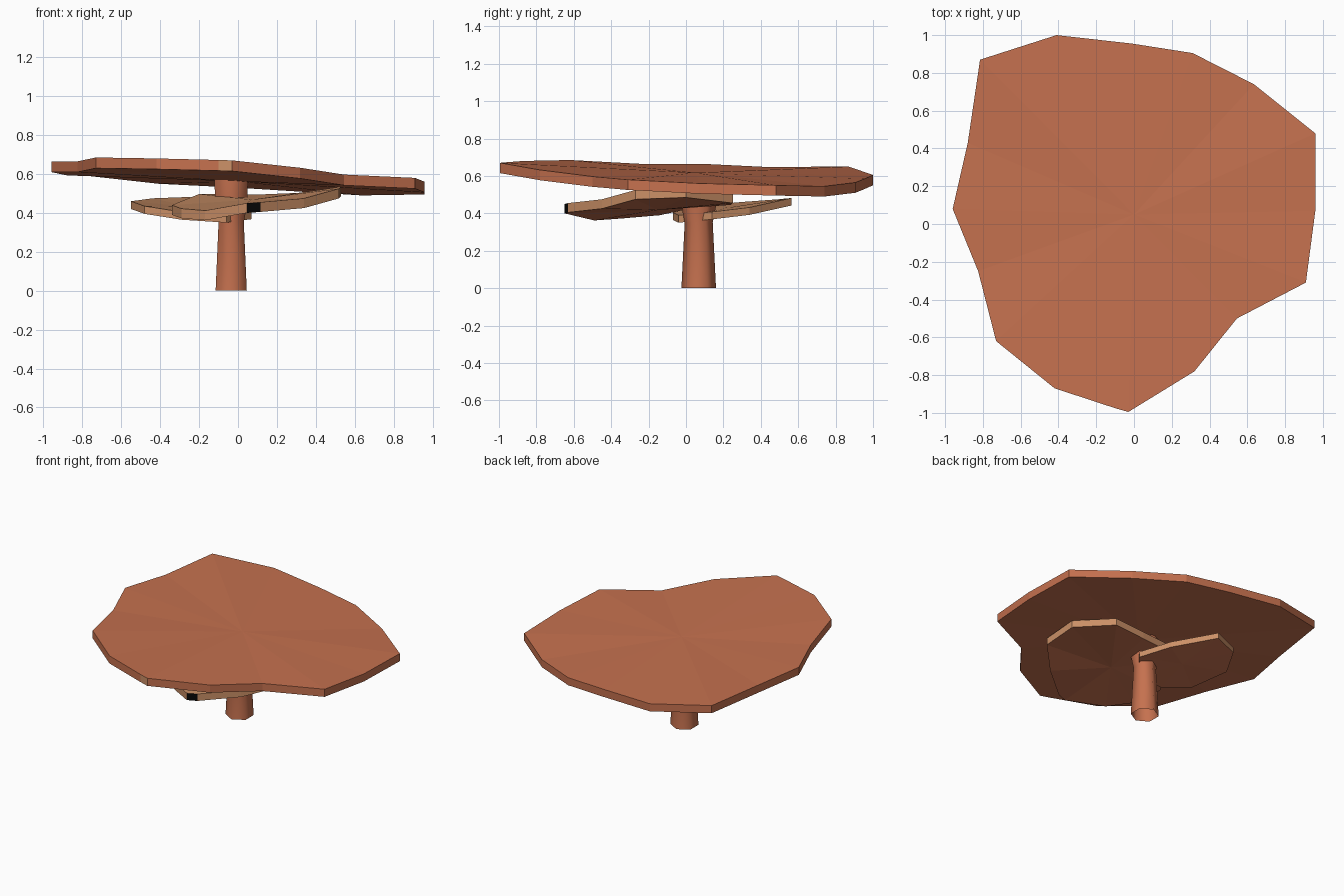
import bpy, bmesh, math

if "Cube" in bpy.data.objects:
    bpy.data.objects.remove(bpy.data.objects["Cube"])


def material(name, color):
    m = bpy.data.materials.new(name)
    m.diffuse_color = (*color, 1.0)
    m.use_nodes = True
    m.node_tree.nodes["Principled BSDF"].inputs["Base Color"].default_value = m.diffuse_color
    return m


RED = material("terracotta", (0.56, 0.165, 0.078))
TAN = material("tan", (0.60, 0.28, 0.135))
BLACK = material("black", (0.002, 0.002, 0.002))


def finish(name, bm, mats):
    bmesh.ops.recalc_face_normals(bm, faces=bm.faces[:])
    mesh = bpy.data.meshes.new(name)
    bm.to_mesh(mesh)
    bm.free()
    for m in mats:
        mesh.materials.append(m)
    ob = bpy.data.objects.new(name, mesh)
    bpy.context.collection.objects.link(ob)
    return ob


def plate(name, rim, center, thick, mats, special=None):
    """Warped slab from a rim outline: slots are top, side, underside, special side."""
    bm = bmesh.new()
    n = len(rim)
    top = [bm.verts.new(p) for p in rim]
    low = [bm.verts.new((x, y, z - thick)) for x, y, z in rim]
    ct = bm.verts.new(center)
    cl = bm.verts.new((center[0], center[1], center[2] - thick))
    for i in range(n):
        j = (i + 1) % n
        bm.faces.new((ct, top[i], top[j])).material_index = 0
        bm.faces.new((top[i], low[i], low[j], top[j])).material_index = 3 if i == special else 1
        bm.faces.new((cl, low[j], low[i])).material_index = 2
    return finish(name, bm, mats)


# Large upper cap
plate("upper_cap", [
    (-0.73, -0.62, 0.685), (-0.42, -0.87, 0.68), (-0.10, -0.975, 0.672),
    (-0.03, -0.995, 0.67), (0.32, -0.78, 0.632), (0.545, -0.50, 0.597),
    (0.91, -0.31, 0.58), (0.96, 0.07, 0.56), (0.96, 0.48, 0.55),
    (0.635, 0.74, 0.545), (0.31, 0.905, 0.565), (-0.01, 0.955, 0.585),
    (-0.41, 1.0, 0.605), (-0.815, 0.87, 0.65), (-0.88, 0.43, 0.648),
    (-0.96, 0.08, 0.665), (-0.825, -0.25, 0.665),
], (0.0, 0.05, 0.617), 0.055, (RED, RED, RED, TAN), special=2)

# Middle shelf, tilted up to the right, with a small dark notch on its front rim
plate("middle_shelf", [
    (0.52, -0.27, 0.525), (0.53, 0.0, 0.535), (0.36, 0.25, 0.505),
    (0.12, 0.24, 0.495), (-0.08, 0.22, 0.497), (-0.20, 0.12, 0.497),
    (-0.34, -0.14, 0.44), (-0.29, -0.35, 0.422), (-0.17, -0.49, 0.412),
    (0.045, -0.65, 0.45), (0.115, -0.63, 0.455), (0.34, -0.45, 0.475),
], (0.07, -0.15, 0.468), 0.05, (TAN, TAN, RED, BLACK), special=9)

# Lower shelf at the back left
plate("lower_shelf", [
    (0.07, 0.14, 0.408), (-0.03, 0.34, 0.432), (-0.25, 0.565, 0.482),
    (-0.44, 0.49, 0.475), (-0.55, 0.29, 0.46), (-0.48, 0.02, 0.435),
    (-0.29, -0.07, 0.405), (-0.06, -0.04, 0.39),
], (-0.23, 0.22, 0.43), 0.04, (TAN, TAN, RED))

# Six-sided stem, waisted and flaring into the cap, open at the base
bm = bmesh.new()
rings = []
for z, r in ((0.0, 0.0925), (0.35, 0.075), (0.45, 0.095), (0.585, 0.10)):
    rings.append([bm.verts.new((-0.035 + r * math.sin(k * math.pi / 3),
                                0.068 + r * math.cos(k * math.pi / 3), z))
                  for k in range(6)])
for a, b in zip(rings, rings[1:]):
    for k in range(6):
        bm.faces.new((a[k], b[k], b[(k + 1) % 6], a[(k + 1) % 6]))
for f in bm.faces:
    f.smooth = True
finish("stem", bm, (RED,))
